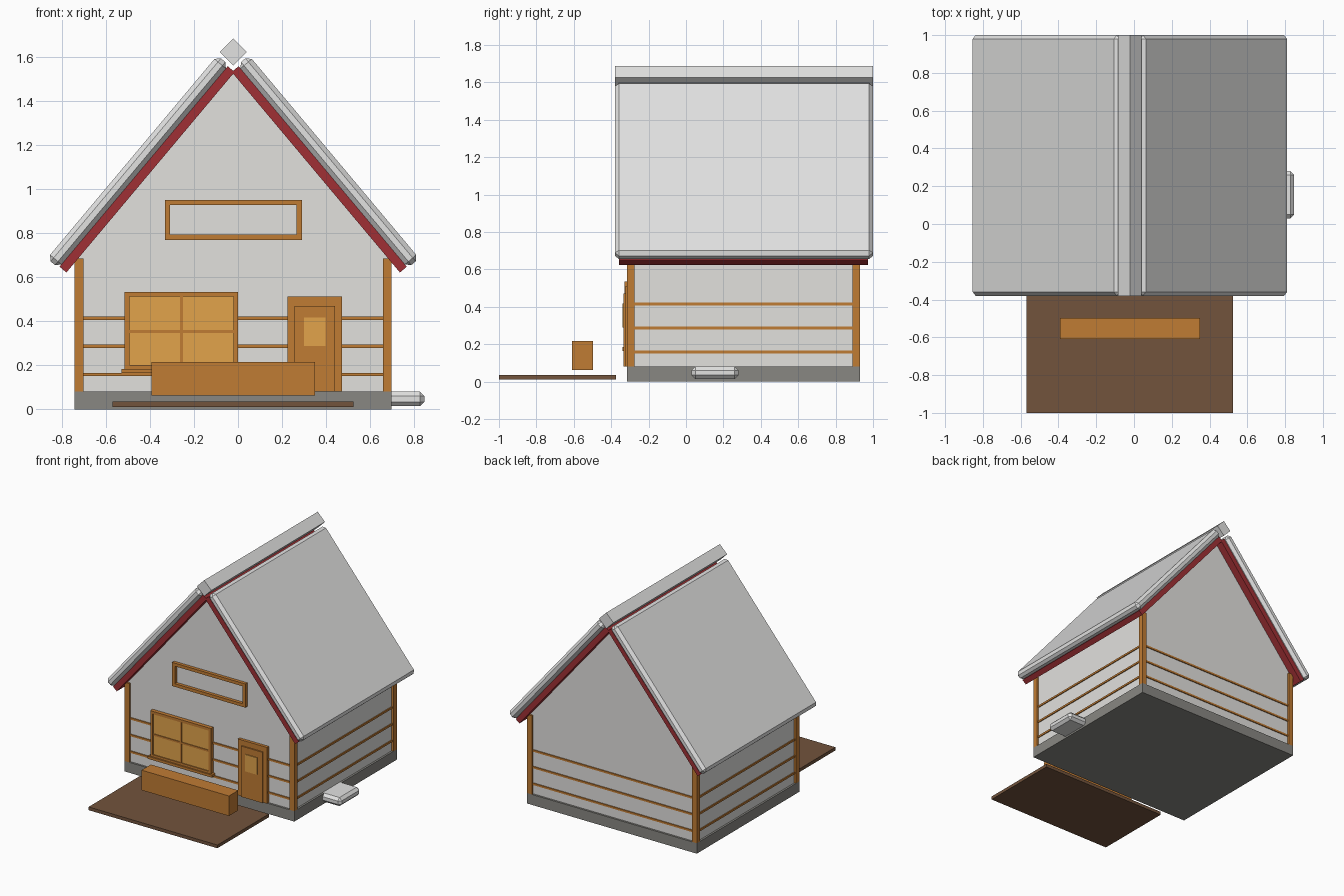
import bpy
import bmesh
from math import radians, sin, cos
from mathutils import Matrix

cube = bpy.data.objects.get("Cube")
if cube:
    bpy.data.objects.remove(cube, do_unlink=True)


def material(name, rgb):
    m = bpy.data.materials.new(name)
    m.use_nodes = True
    m.diffuse_color = (*rgb, 1)
    m.node_tree.nodes["Principled BSDF"].inputs["Base Color"].default_value = (*rgb, 1)
    return m


PLASTER = material("warm white plaster", (0.76, 0.75, 0.73))
ROOF = material("light grey", (0.76, 0.76, 0.755))
WOOD = material("orange wood", (0.53, 0.20, 0.034))
PANE = material("amber pane", (0.76, 0.37, 0.07))
DECK = material("dark brown", (0.17, 0.088, 0.046))
RED = material("dark red", (0.35, 0.03, 0.035))
STONE = material("stone grey", (0.25, 0.245, 0.225))


def finish(name, bm, mat):
    bmesh.ops.recalc_face_normals(bm, faces=bm.faces)
    mesh = bpy.data.meshes.new(name)
    bm.to_mesh(mesh)
    bm.free()
    mesh.materials.append(mat)
    ob = bpy.data.objects.new(name, mesh)
    bpy.context.collection.objects.link(ob)
    return ob


def box(name, mat, x, y, z, tilt=0, bevel=0):
    """Box from (min, max) ranges, tilted about y through its centre."""
    ranges = (x, y, z)
    size = [b - a for a, b in ranges]
    centre = [(a + b) / 2 for a, b in ranges]
    bm = bmesh.new()
    bmesh.ops.create_cube(bm, size=1, matrix=Matrix.Diagonal((*size, 1)))
    if bevel:
        bmesh.ops.bevel(bm, geom=bm.edges[:], offset=bevel, segments=1, affect='EDGES')
    bm.transform(Matrix.Translation(centre) @ Matrix.Rotation(tilt, 4, 'Y'))
    return finish(name, bm, mat)


def around(c, size):
    return (c - size / 2, c + size / 2)


def frame(name, x, y, z, w):
    """Hollow rectangular frame made of four rails."""
    box(name + "_left", WOOD, (x[0], x[0] + w), y, z)
    box(name + "_right", WOOD, (x[1] - w, x[1]), y, z)
    box(name + "_bottom", WOOD, (x[0] + w, x[1] - w), y, (z[0], z[0] + w))
    box(name + "_top", WOOD, (x[0] + w, x[1] - w), y, (z[1] - w, z[1]))


CX = -0.022           # house centre line
HALF = 0.721          # half width of the house
FRONT, BACK = -0.315, 0.93
POST = 0.04
INSET = 0.015         # wall set back from post faces

# Foundation and gabled walls
box("foundation", STONE, (CX - HALF, CX + HALF), (FRONT, BACK), (0, 0.08))
h = HALF - INSET
profile = [(-h, 0.08), (h, 0.08), (h, 0.705), (0, 1.54), (-h, 0.705)]
bm = bmesh.new()
face = bm.faces.new([bm.verts.new((CX + x, FRONT + INSET, z)) for x, z in profile])
ext = bmesh.ops.extrude_face_region(bm, geom=[face])
bmesh.ops.translate(bm, vec=(0, BACK - FRONT - 2 * INSET, 0),
                    verts=[v for v in ext["geom"] if isinstance(v, bmesh.types.BMVert)])
finish("walls", bm, PLASTER)

# Corner posts
for sx, side in ((-1, "right"), (1, "left")):
    xs = sorted((CX + sx * HALF, CX + sx * (HALF - POST)))
    box("front_post_" + side, WOOD, xs, (FRONT, FRONT + POST), (0.08, 0.685))
    box("back_post_" + side, WOOD, xs, (BACK - POST, BACK), (0.08, 0.685))

# Horizontal battens on all four walls
t = INSET - 0.007
for i in range(3):
    z = around(0.158 + i * 0.128, 0.015)
    box("front_batten", WOOD, (CX - h, CX + h), (FRONT + t, FRONT + POST), z)
    box("back_batten", WOOD, (CX - h, CX + h), (BACK - POST, BACK - t), z)
    for sx in (-1, 1):
        xs = sorted((CX + sx * (HALF - t), CX + sx * (HALF - POST)))
        box("side_batten", WOOD, xs, (FRONT + POST, BACK - POST), z)

# Roof slopes with red underlay, and the ridge beam
PITCH = radians(50)
for sx, side in ((-1, "right"), (1, "left")):
    px, pz = 0.3915, 1.091
    box("roof_underlay_" + side, RED, around(CX + sx * px, 1.19), (-0.358, 0.973),
        around(pz, 0.041), tilt=sx * PITCH)
    px, pz = px + 0.054 * sin(PITCH), pz + 0.054 * cos(PITCH)
    box("roof_slope_" + side, ROOF, around(CX + sx * px, 1.205), (-0.38, 1.0),
        around(pz, 0.068), tilt=sx * PITCH, bevel=0.021)
box("ridge_beam", ROOF, around(CX, 0.087), (-0.38, 1.0), around(1.625, 0.087),
    tilt=radians(45))

# Large front window
frame("window_frame", (-0.515, 0.0), (-0.33, -0.29), (0.18, 0.534), 0.021)
box("window_pane", PANE, (-0.495, -0.02), (-0.323, -0.295), (0.2, 0.515))
box("window_mullion", WOOD, around(-0.257, 0.014), (-0.328, -0.3), (0.2, 0.515))
box("window_transom", WOOD, (-0.495, -0.02), (-0.328, -0.3), around(0.354, 0.014))
box("window_sill", WOOD, (-0.53, 0.015), (-0.34, -0.29), (0.164, 0.184))

# Gable window frame
frame("gable_window", (-0.333, 0.29), (-0.325, -0.29), (0.77, 0.952), 0.024)

# Door
box("door_frame", WOOD, (0.226, 0.472), (-0.323, -0.29), (0.08, 0.512))
box("door_panel", WOOD, (0.258, 0.44), (-0.333, -0.3), (0.08, 0.47))
box("door_pane", PANE, (0.299, 0.398), (-0.339, -0.31), (0.288, 0.418))

# Deck, planter and side step
box("deck", DECK, (-0.57, 0.525), (-1.0, -0.375), (0.01, 0.035))
box("planter", WOOD, (-0.393, 0.35), (-0.61, -0.497), (0.062, 0.216))
box("side_step", ROOF, (0.55, 0.848), (0.03, 0.28), (0.014, 0.08), bevel=0.02)
